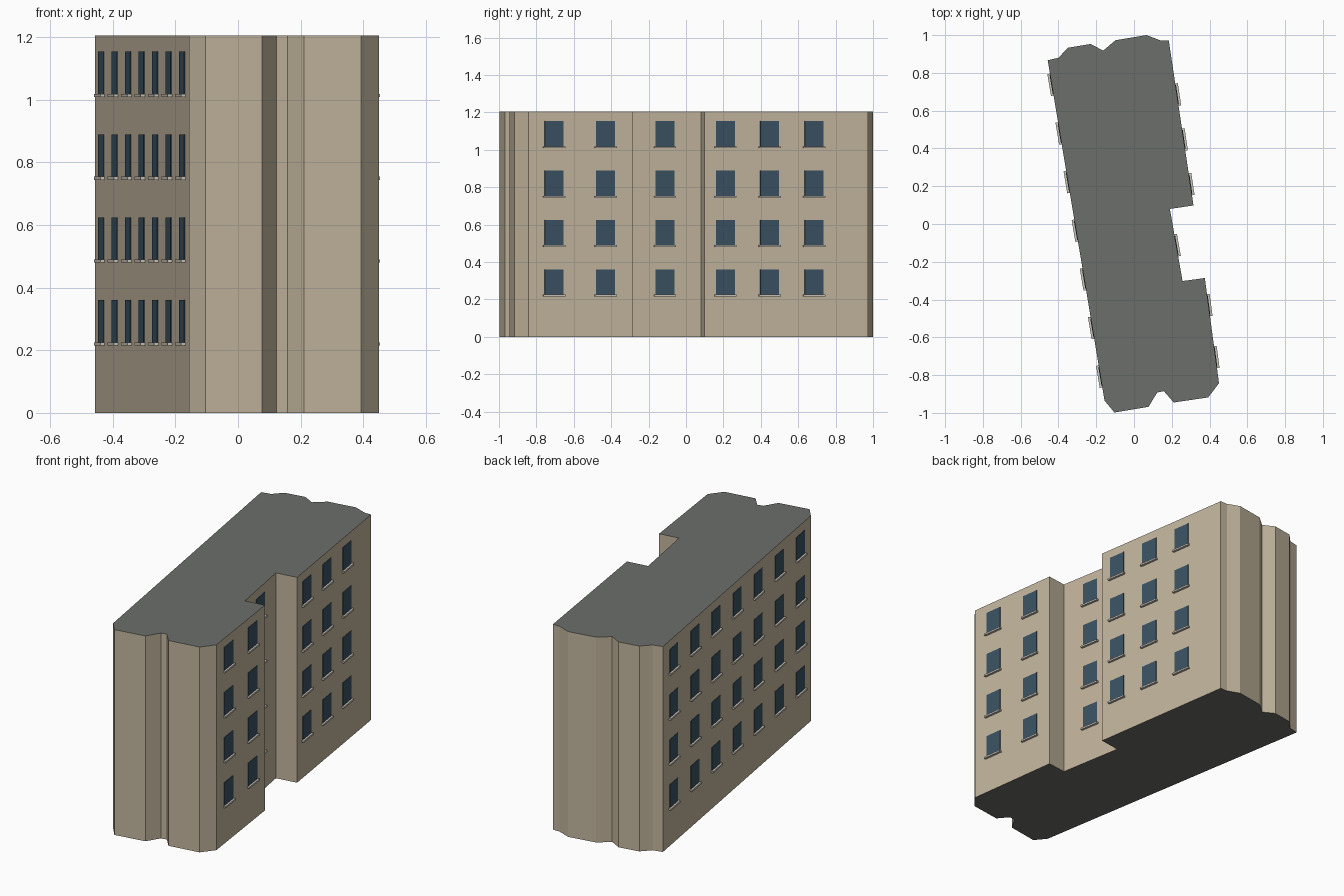
import bpy, bmesh
from mathutils import Matrix, Vector

if "Cube" in bpy.data.objects:
    bpy.data.objects.remove(bpy.data.objects["Cube"])

HEIGHT = 1.205
FLOOR_Z = [0.2925 + 0.2645 * i for i in range(4)]   # window centre heights
WIN_W, WIN_H = 0.102, 0.135


def material(name, rgb):
    m = bpy.data.materials.new(name)
    m.diffuse_color = (*rgb, 1)
    m.use_nodes = True
    m.node_tree.nodes["Principled BSDF"].inputs["Base Color"].default_value = m.diffuse_color
    return m


wall_mat = material("wall_beige", (0.54, 0.46, 0.335))
roof_mat = material("roof_grey", (0.145, 0.157, 0.142))
glass_mat = material("window_blue", (0.042, 0.083, 0.12))
sill_mat = material("sill_stone", (0.60, 0.56, 0.49))


def finish(name, bm, mats):
    bmesh.ops.recalc_face_normals(bm, faces=bm.faces)
    mesh = bpy.data.meshes.new(name)
    bm.to_mesh(mesh)
    bm.free()
    for m in mats:
        mesh.materials.append(m)
    obj = bpy.data.objects.new(name, mesh)
    bpy.context.collection.objects.link(obj)
    return obj


# Building body: footprint extruded upwards
footprint = [
    (-0.457, 0.867), (-0.156, -0.935), (-0.104, -0.998), (0.077, -0.968),
    (0.123, -0.892), (0.158, -0.885), (0.21, -0.945), (0.393, -0.918),
    (0.45, -0.843), (0.375, -0.286), (0.257, -0.302), (0.19, 0.08),
    (0.315, 0.098), (0.184, 0.972), (0.14, 0.972), (0.066, 1.0),
    (-0.098, 0.973), (-0.163, 0.918), (-0.23, 0.953), (-0.35, 0.933),
    (-0.40, 0.88)]
bm = bmesh.new()
base = bm.faces.new([bm.verts.new((x, y, 0)) for x, y in footprint])
top = bmesh.ops.extrude_face_region(bm, geom=[base], use_keep_orig=True)["geom"]
bmesh.ops.translate(bm, vec=(0, 0, HEIGHT),
                    verts=[v for v in top if isinstance(v, bmesh.types.BMVert)])
bm.normal_update()
for f in bm.faces:
    f.material_index = 1 if abs(f.normal.z) > 0.5 else 0
finish("building_body", bm, [wall_mat, roof_mat])


# Box on a wall: u along the wall, n outwards
def add_box(bm, centre, u, n, size):
    frame = Matrix((u, n, Vector((0, 0, 1)))).transposed().to_4x4()
    bmesh.ops.create_cube(
        bm, size=1,
        matrix=Matrix.Translation(centre) @ frame @ Matrix.Diagonal((*size, 1)))


# Windows and sills on one wall (outline counter-clockwise), at given y positions
def window_wall(name, a, b, ys):
    a, b = Vector((*a, 0)), Vector((*b, 0))
    u = (b - a).normalized()
    n = Vector((u.y, -u.x, 0))
    panes, sills = bmesh.new(), bmesh.new()
    for y in ys:
        p = a + (b - a) * ((y - a.y) / (b.y - a.y))
        for z in FLOOR_Z:
            c = p + Vector((0, 0, z))
            add_box(panes, c, u, n, (WIN_W, 0.006, WIN_H))
            sill = c + n * 0.006 - Vector((0, 0, WIN_H / 2 + 0.005))
            add_box(sills, sill, u, n, (0.118, 0.016, 0.01))
    finish(name + "_windows", panes, [glass_mat])
    finish(name + "_sills", sills, [sill_mat])


window_wall("left_wall", footprint[0], footprint[1],
            [0.738 - 0.2575 * i for i in range(7)])
window_wall("right_front_wall", footprint[8], footprint[9], [-0.705, -0.43])
window_wall("right_recess_wall", footprint[10], footprint[11], [-0.113])
window_wall("right_back_wall", footprint[12], footprint[13], [0.21, 0.447, 0.685])
